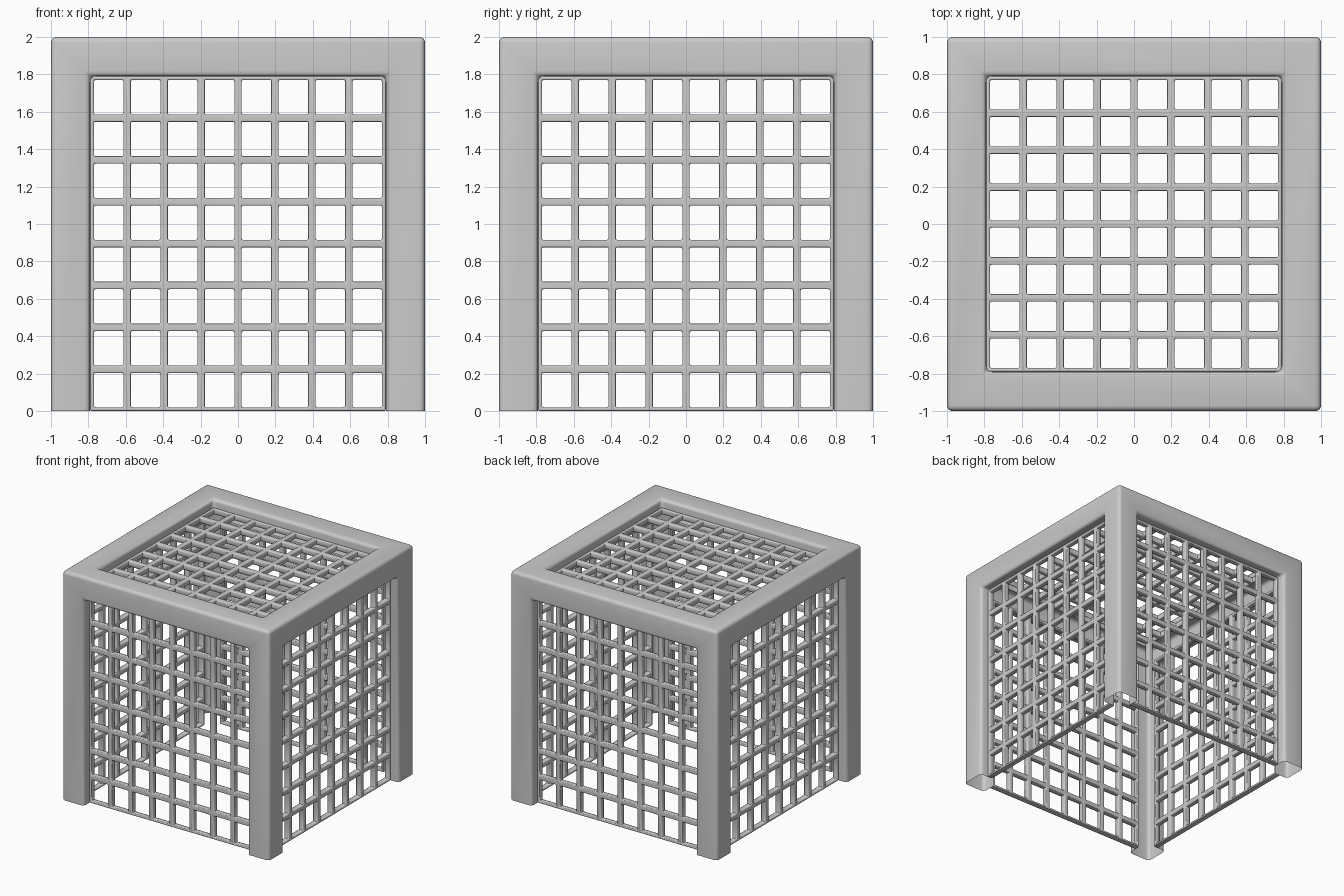
import bpy, bmesh, math
from mathutils import Matrix, Vector

if "Cube" in bpy.data.objects:
    bpy.data.objects.remove(bpy.data.objects["Cube"])

OUT, INN, DEPTH = 1.0, 0.79, 0.11   # half width, half opening, recess depth
TOP, CELLS = 2.0, 8
BAR, THICK = 0.04, 0.05


def finish(bm, name, mods):
    mesh = bpy.data.meshes.new(name)
    bm.to_mesh(mesh)
    bm.free()
    ob = bpy.data.objects.new(name, mesh)
    bpy.context.collection.objects.link(ob)
    bpy.ops.object.select_all(action='DESELECT')
    bpy.context.view_layer.objects.active = ob
    ob.select_set(True)
    for kind, props in mods:
        m = ob.modifiers.new(kind.title(), kind)
        for k, v in props.items():
            setattr(m, k, v)
        bpy.ops.object.modifier_apply(modifier=m.name)
    bpy.ops.object.shade_smooth_by_angle(angle=math.radians(40))
    return ob


def side_map(k):
    # (u, v, depth) on a side face -> world
    rot = Matrix.Rotation(k * math.pi / 2, 3, 'Z')
    return lambda u, v, d: rot @ Vector((u, -OUT + d, v))


def top_map(u, v, d):
    return Vector((u, v, TOP - d))


def frame_face(bm, place, outer, inner):
    # Flat border plus the recess walls behind it
    for i in range(len(outer) - 1):
        a, b, c, d = outer[i], outer[i + 1], inner[i + 1], inner[i]
        border = [(*a, 0), (*b, 0), (*c, 0), (*d, 0)]
        wall = [(*d, 0), (*c, 0), (*c, DEPTH), (*d, DEPTH)]
        for quad in (border, wall):
            bm.faces.new([bm.verts.new(place(*p)) for p in quad])


# Frame: four open-ended corner legs and the top border, one bevelled shell
bm = bmesh.new()
low = TOP - (OUT - INN)
for k in range(4):
    frame_face(bm, side_map(k),
               [(-OUT, 0), (-OUT, TOP), (OUT, TOP), (OUT, 0)],
               [(-INN, 0), (-INN, low), (INN, low), (INN, 0)])
ring = [(-1, -1), (-1, 1), (1, 1), (1, -1), (-1, -1)]
frame_face(bm, top_map, [(x * OUT, y * OUT) for x, y in ring],
           [(x * INN, y * INN) for x, y in ring])
bmesh.ops.remove_doubles(bm, verts=bm.verts, dist=1e-4)
bmesh.ops.recalc_face_normals(bm, faces=bm.faces)
finish(bm, "frame", [('BEVEL', dict(width=0.03, segments=4, limit_method='ANGLE'))])


# Lattice panels: inset grid cells, open them, give the bars thickness
def lattice(name, place, v0, v1):
    bm = bmesh.new()
    n = CELLS + 1
    vs = [[bm.verts.new(place(-INN + 2 * INN * i / CELLS,
                              v0 + (v1 - v0) * j / CELLS, DEPTH - 0.01))
           for i in range(n)] for j in range(n)]
    cells = [bm.faces.new((vs[j][i], vs[j][i + 1], vs[j + 1][i + 1], vs[j + 1][i]))
             for j in range(CELLS) for i in range(CELLS)]
    bm.normal_update()
    bmesh.ops.inset_individual(bm, faces=cells, thickness=BAR / 2, use_even_offset=True)
    bmesh.ops.delete(bm, geom=cells, context='FACES')
    finish(bm, name, [
        ('SOLIDIFY', dict(thickness=THICK, offset=0)),
        ('BEVEL', dict(width=0.008, segments=2, limit_method='ANGLE'))])


for k, label in enumerate(("front", "right", "back", "left")):
    lattice(label + "_lattice", side_map(k), 0, low)
lattice("top_lattice", top_map, -INN, INN)
